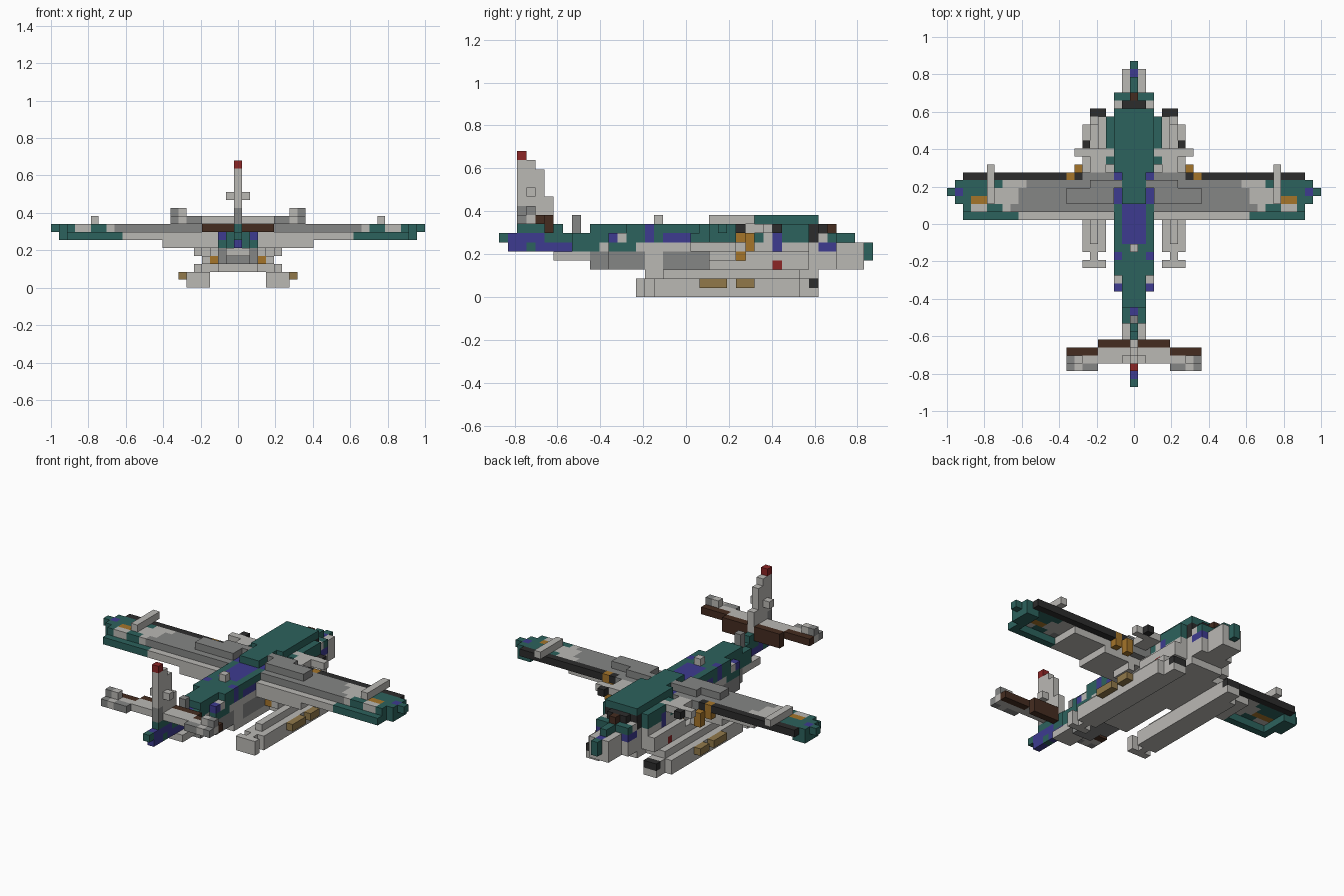
import bpy, bmesh
from mathutils import Vector

cube = bpy.data.objects.get("Cube")
if cube:
    bpy.data.objects.remove(cube, do_unlink=True)

UNIT = 2 / 47  # edge of one block
PALETTE = {"light_grey": "bab8b4", "mid_grey": "858685", "teal": "2c625d",
           "blue": "3d3b90", "black": "2c2c2c", "brown": "452c20",
           "gold": "a5752a", "tan": "91794a", "red": "8c2626"}


def linear(code):
    rgb = [int(code[n:n + 2], 16) / 255 for n in (0, 2, 4)]
    return [c / 12.92 if c < .04 else ((c + .055) / 1.055) ** 2.4 for c in rgb] + [1]


materials = {}
for name, code in PALETTE.items():
    mat = bpy.data.materials.new(name)
    mat.use_nodes = True
    mat.diffuse_color = linear(code)
    mat.node_tree.nodes["Principled BSDF"].inputs["Base Color"].default_value = linear(code)
    materials[name] = mat

blocks = {}  # cell -> (part, colour)


def span(v):
    return range(v[0], v[1] + 1) if isinstance(v, tuple) else (v,)


def fill(part, colour, x, y, z):
    """Fill a box of blocks, mirrored left to right."""
    for i in span(x):
        for j in span(y):
            for k in span(z):
                blocks[i, j, k] = blocks[-i, j, k] = (part, colour)


def paint(colour, x, y, z):
    """Recolour blocks that already exist."""
    for i in span(x):
        for j in span(y):
            for k in span(z):
                for cell in ((i, j, k), (-i, j, k)):
                    if cell in blocks:
                        blocks[cell] = (blocks[cell][0], colour)


# Hull
fill("hull", "light_grey", (0, 2), (-4, 14), 2)
fill("hull", "light_grey", (0, 1), (-10, 19), 3)
fill("hull", "light_grey", (0, 2), (-8, 16), (3, 4))
fill("hull", "light_grey", (0, 1), (-14, 19), 4)
fill("hull", "light_grey", 3, (3, 13), (3, 5))
fill("hull", "light_grey", 4, (7, 13), (3, 4))
paint("mid_grey", (0, 2), (-10, -5), (3, 4))
paint("mid_grey", (0, 2), (-2, 3), (3, 4))
paint("gold", 3, (3, 4), 3)
paint("gold", 3, (6, 8), 4)
paint("red", 4, 10, 3)

# Fuselage
fill("fuselage", "light_grey", (0, 1), (-12, -9), 5)
fill("fuselage", "light_grey", (0, 2), (-8, 16), 5)
fill("fuselage", "teal", (0, 1), (-12, -9), 6)
fill("fuselage", "teal", (0, 2), (-8, 16), 6)
fill("fuselage", "teal", (0, 1), (-10, 2), 7)
fill("fuselage", "teal", 2, (-6, 2), 7)
fill("fuselage", "teal", (0, 2), (3, 14), 7)
fill("fuselage", "teal", 3, (8, 13), (6, 7))
paint("teal", (0, 2), (-12, -6), 5)
paint("light_grey", (1, 2), -9, 5)
paint("blue", (0, 1), (-2, 2), 7)
paint("blue", 2, (3, 6), 7)
paint("blue", 2, -4, (6, 7))
paint("blue", 2, (-2, 0), 6)
paint("blue", 2, -8, 6)
paint("light_grey", 2, -7, 6)
paint("blue", 3, 10, (5, 6))
paint("light_grey", 3, 9, (6, 7))
paint("blue", 0, -11, 6)
fill("hatch", "light_grey", 0, -3, 8)
fill("tail_mast", "mid_grey", 0, -12, (7, 8))

# Cabin roof
fill("cabin_roof", "teal", (0, 1), (3, 6), 8)
fill("cabin_roof", "teal", (0, 2), (7, 14), 8)

# Nose
fill("nose", "light_grey", (0, 1), (17, 19), 5)
fill("nose", "teal", 0, (17, 18), 6)
fill("nose", "teal", 0, 20, (4, 5))
fill("nose", "black", (0, 1), 15, 7)
fill("nose", "brown", 0, 16, 7)
paint("black", 2, 14, (6, 7))
paint("blue", 0, 19, 5)
paint("blue", 2, (15, 16), 5)
paint("light_grey", 2, 15, 6)

# Wings: lower rim, upper skin, tips and root
fill("wing", "light_grey", (3, 14), (1, 5), 6)
fill("wing", "teal", (15, 21), 1, 6)
fill("wing", "teal", 21, (2, 5), 6)
fill("wing", "teal", 22, (3, 5), (6, 7))
fill("wing", "teal", 23, 4, 7)
fill("wing", "light_grey", (3, 9), (1, 5), 5)
fill("wing", "light_grey", (3, 21), (2, 5), 7)
for row, limit in zip(range(2, 6), (15, 14, 14, 13)):
    paint("mid_grey", (3, limit), row, 7)
paint("teal", (17, 21), 5, 7)
paint("teal", (18, 21), 4, 7)
paint("teal", 21, (2, 3), 7)
paint("teal", (17, 18), 2, 7)
paint("gold", (18, 20), 3, 7)
paint("blue", 22, 4, 7)
fill("wing_leading_edge", "black", (7, 21), 6, 7)
fill("wing_leading_edge", "mid_grey", (3, 6), 6, (6, 7))
fill("wing_root_ridge", "mid_grey", (3, 8), (3, 4), 8)
fill("wing_root_ridge", "mid_grey", (2, 5), 5, 8)
fill("wing_probe", "light_grey", 18, (3, 7), 8)

# Engine mounts ahead of the wing
fill("engine_mount", "light_grey", (4, 5), (7, 9), 7)
fill("engine_mount", "light_grey", (6, 7), 9, 7)
fill("engine_mount", "black", 6, 10, 7)
fill("engine_mount", "gold", 7, 7, (5, 6))
fill("engine_mount", "gold", 8, 6, (6, 7))

# Floats and their struts
fill("float", "light_grey", (4, 6), (-3, 12), (0, 1))
fill("float", "light_grey", (4, 5), (13, 14), (0, 1))
fill("float", "light_grey", 5, -4, (0, 1))
fill("float", "light_grey", (4, 6), -5, (0, 1))
fill("float", "tan", 7, (2, 4), 1)
fill("float", "tan", 7, (6, 7), 1)
fill("float", "light_grey", 5, (-2, 12), 2)
paint("black", (4, 5), 14, 1)
fill("float_strut", "light_grey", (3, 4), (4, 12), 2)
fill("float_strut", "light_grey", 5, (3, 5), 4)
fill("float_strut", "light_grey", 4, (3, 6), 3)

# Tail boom
fill("tail_boom", "blue", 0, (-19, -13), (5, 6))
fill("tail_boom", "teal", 0, (-18, -14), 7)
fill("tail_boom", "teal", 0, -20, 6)
paint("teal", 0, -17, 5)
paint("teal", 0, (-15, -13), 6)

# Tailplane
fill("tailplane", "light_grey", (0, 4), (-17, -16), 8)
fill("tailplane", "brown", (0, 4), -15, (7, 8))
fill("tailplane", "brown", (5, 8), -16, 8)
fill("tailplane", "light_grey", (5, 8), (-18, -17), 8)
fill("tailplane", "light_grey", 7, -17, 9)
fill("tailplane", "mid_grey", 8, -17, 9)
paint("mid_grey", (5, 6), -18, 8)
paint("mid_grey", 8, -18, 8)

# Tail fin
for back, top in zip(range(-18, -14), (14, 14, 13, 10)):
    fill("tail_fin", "light_grey", 0, back, (8, top))
fill("tail_fin", "light_grey", 1, -17, 11)
fill("tail_fin", "red", 0, -18, 15)
paint("mid_grey", 0, -18, (8, 9))

# Turn the visible block sides of each part into a mesh
names = list(PALETTE)
for part in dict.fromkeys(p for p, c in blocks.values()):
    bm = bmesh.new()
    for cell, (owner, colour) in blocks.items():
        if owner != part:
            continue
        centre = Vector((cell[0], cell[1], cell[2] + .5))
        for axis in range(3):
            for sign in (-1, 1):
                near = list(cell)
                near[axis] += sign
                if tuple(near) in blocks:
                    continue
                n, u, v = Vector(), Vector(), Vector()
                n[axis], u[(axis + 1) % 3], v[(axis + 2) % 3] = sign / 2, sign / 2, .5
                corners = (n - u - v, n + u - v, n + u + v, n - u + v)
                face = bm.faces.new([bm.verts.new((centre + c) * UNIT) for c in corners])
                face.material_index = names.index(colour)
    bmesh.ops.remove_doubles(bm, verts=bm.verts[:], dist=UNIT / 100)
    mesh = bpy.data.meshes.new(part)
    bm.to_mesh(mesh)
    bm.free()
    for name in names:
        mesh.materials.append(materials[name])
    bpy.context.scene.collection.objects.link(bpy.data.objects.new(part, mesh))
